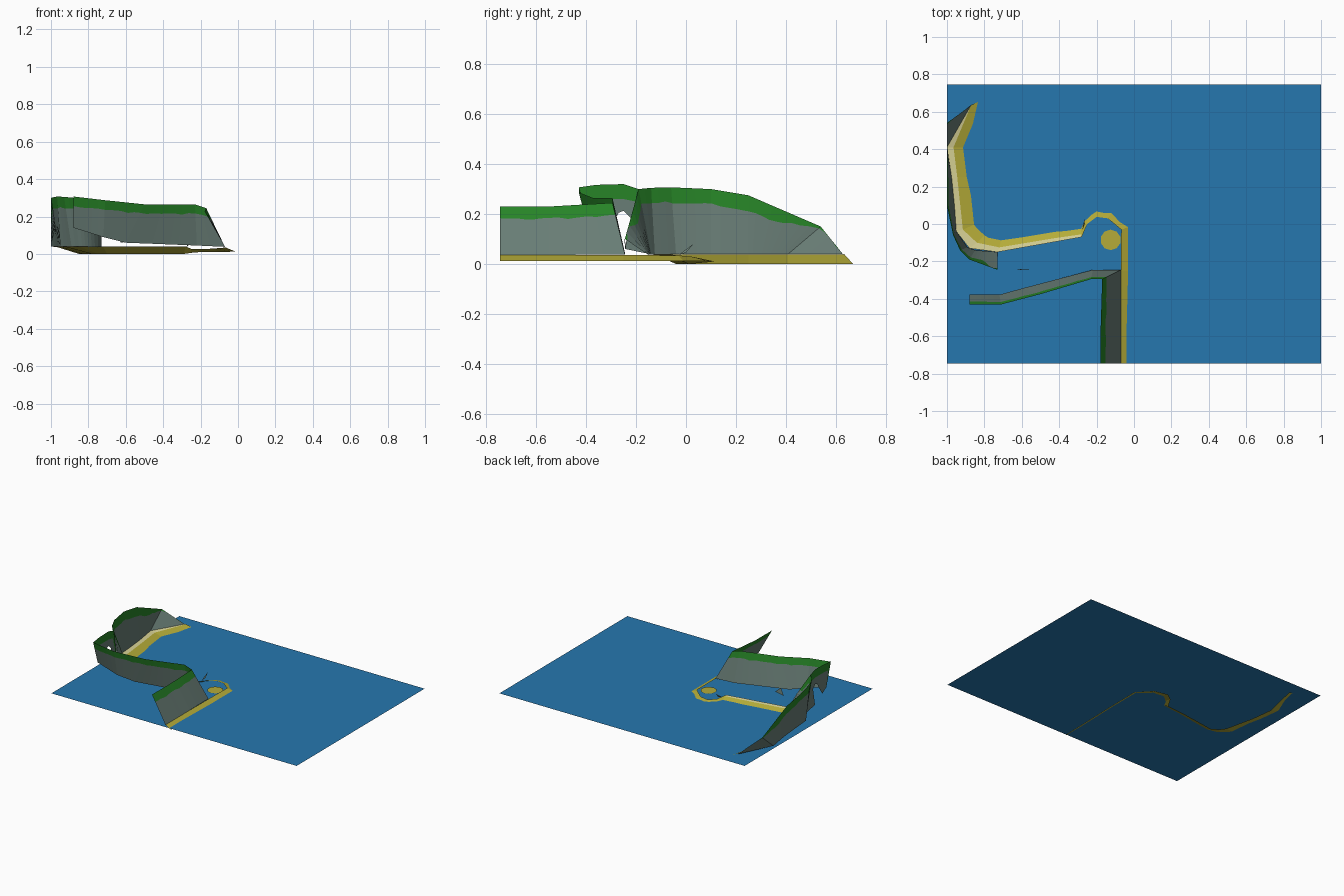
import bpy, random
from mathutils import Vector

random.seed(4)


def material(name, rgb):
    m = bpy.data.materials.new(name)
    m.diffuse_color = (*rgb, 1)
    return m


WATER = material("sea_blue", (0.019, 0.185, 0.43))
SAND = material("yellow_sand", (0.46, 0.41, 0.04))
PALE = material("pale_dry_sand", (0.68, 0.64, 0.3))
ROCK = material("grey_rock", (0.14, 0.205, 0.18))
GRASS = material("green_grass", (0.02, 0.23, 0.02))


def make_object(name, verts, faces, mats, indices=None):
    me = bpy.data.meshes.new(name)
    me.from_pydata(verts, [], faces)
    for m in mats:
        me.materials.append(m)
    if indices:
        me.polygons.foreach_set("material_index", indices)
    me.update()
    ob = bpy.data.objects.new(name, me)
    bpy.context.collection.objects.link(ob)
    return ob


def ribbon(name, rows, mats):
    """Loft a sheet through rows of equal length, one material per band."""
    n = len(rows[0])
    verts = [p for row in rows for p in row]
    faces, idx = [], []
    for r in range(len(rows) - 1):
        for i in range(n - 1):
            a, b = r * n + i, (r + 1) * n + i
            faces.append((a, a + 1, b + 1, b))
            idx.append(r)
    return make_object(name, verts, faces, mats, idx)


def resample(points, step_counts):
    out = []
    for a, b, k in zip(points, points[1:], step_counts):
        out += [Vector(a).lerp(Vector(b), j / k) for j in range(k)]
    return out + [Vector(points[-1])]


def cliff(name, foot, top, band=0.06):
    """Rock face with a ragged strip of grass hanging from its top edge."""
    counts = [max(1, round((Vector(b) - Vector(a)).length / 0.035)) for a, b in zip(top, top[1:])]
    foot, top = resample(foot, counts), resample(top, counts)
    line = []
    for f, t in zip(foot, top):
        h = max(t.z - f.z, 0.001)
        depth = band * min(1, max(0.05, (t.z - 0.15) / 0.08)) + random.uniform(-0.005, 0.005)
        line.append(t.lerp(f, min(0.9, max(0.01, depth / h))))
    ribbon(name, [foot, line, top], [ROCK, GRASS])


# Sea sheet
Z = 0.02
make_object("sea", [(-1, -0.745, Z), (1, -0.745, Z), (1, 0.745, Z), (-1, 0.745, Z)],
            [(0, 1, 2, 3)], [WATER])

# Wide western beach: dry sand, wet sand, submerged skirt
inner = [(-0.87, 0.635), (-1, 0.41), (-0.975, 0.25), (-0.95, -0.04), (-0.88, -0.13),
         (-0.73, -0.15), (-0.42, -0.095), (-0.28, -0.07)]
middle = [(-0.87, 0.637), (-0.965, 0.41), (-0.945, 0.25), (-0.915, -0.03), (-0.84, -0.1),
          (-0.72, -0.125), (-0.42, -0.075), (-0.28, -0.055)]
outer = [(-0.79, 0.67), (-0.85, 0.41), (-0.83, 0.25), (-0.78, 0.03), (-0.75, -0.01),
         (-0.7, -0.04), (-0.42, 0.0), (-0.29, 0.01)]
ribbon("west_beach", [[(x, y, 0.04) for x, y in inner], [(x, y, 0.036) for x, y in middle],
                      [(x, y, 0) for x, y in outer]], [PALE, SAND])

# Narrow beach round the headland and down the east shore
inner = [(-0.28, -0.07), (-0.25, 0), (-0.2, 0.038), (-0.14, 0.03), (-0.068, -0.03),
         (-0.07, -0.25), (-0.07, -0.745)]
outer = [(-0.29, 0.01), (-0.25, 0.08), (-0.2, 0.115), (-0.1, 0.09), (-0.01, -0.01),
         (-0.012, -0.25), (-0.025, -0.745)]
in_z = [0.04, 0.027, 0.026, 0.028, 0.034, 0.036, 0.036]
out_z = [0, 0.006, 0.01, 0.011, 0.012, 0.012, 0.012]
ribbon("east_beach", [[(*p, z) for p, z in zip(inner, in_z)],
                      [(*p, z) for p, z in zip(outer, out_z)]], [SAND])

# Sandy mound inside the headland
bpy.ops.mesh.primitive_circle_add(vertices=10, radius=0.055, fill_type='NGON',
                                  location=(-0.125, -0.085, 0.026))
mound = bpy.context.object
mound.name = "sand_mound"
mound.data.materials.append(SAND)

# Western cliff, curving round to the arch
cliff("west_cliff",
      [(-0.87, 0.635, 0.03), (-1, 0.41, 0.04), (-0.975, 0.25, 0.04), (-0.96, 0.1, 0.04),
       (-0.95, -0.04, 0.04), (-0.89, -0.125, 0.04), (-0.85, -0.14, 0.04), (-0.73, -0.15, 0.036)],
      [(-0.87, 0.635, 0.032), (-1, 0.54, 0.15), (-1, 0.25, 0.275), (-1, 0.1, 0.3),
       (-0.967, -0.06, 0.307), (-0.93, -0.14, 0.305), (-0.88, -0.19, 0.3), (-0.73, -0.245, 0.1)])

# Southern cliff
cliff("south_cliff",
      [(-0.88, -0.378, 0.14), (-0.72, -0.378, 0.09), (-0.6, -0.345, 0.06),
       (-0.22, -0.245, 0.045), (-0.07, -0.245, 0.038)],
      [(-0.88, -0.43, 0.307), (-0.71, -0.43, 0.287), (-0.5, -0.375, 0.265),
       (-0.23, -0.295, 0.265), (-0.17, -0.295, 0.245)], 0.05)

# Eastern cliff
cliff("east_cliff",
      [(-0.07, -0.245, 0.038), (-0.07, -0.55, 0.036), (-0.07, -0.745, 0.036)],
      [(-0.17, -0.295, 0.245), (-0.178, -0.55, 0.23), (-0.18, -0.745, 0.23)], 0.05)

# Upright rock arch joining the two cliffs
rim = [(-0.378, 0.14), (-0.43, 0.307), (-0.36, 0.317), (-0.25, 0.32), (-0.19, 0.3), (-0.145, 0.04)]
turf = [(-0.376, 0.138), (-0.4, 0.255), (-0.35, 0.26), (-0.25, 0.26), (-0.2, 0.25), (-0.147, 0.04)]
hole = [(-0.33, 0.11), (-0.287, 0.175), (-0.27, 0.205), (-0.25, 0.213), (-0.222, 0.185), (-0.245, 0.06)]
ribbon("rock_arch", [[(-0.88, y, z) for y, z in row] for row in (rim, turf, hole)], [GRASS, ROCK])

# Small upright rock slivers
make_object("inlet_sliver", [(-0.63, -0.24, 0.06), (-0.555, -0.245, 0.07), (-0.6, -0.247, 0.11)],
            [(0, 1, 2)], [ROCK])
make_object("headland_sliver", [(-0.275, -0.03, 0.036), (-0.265, 0, 0.045), (-0.265, 0.03, 0.08)],
            [(0, 1, 2)], [ROCK])
